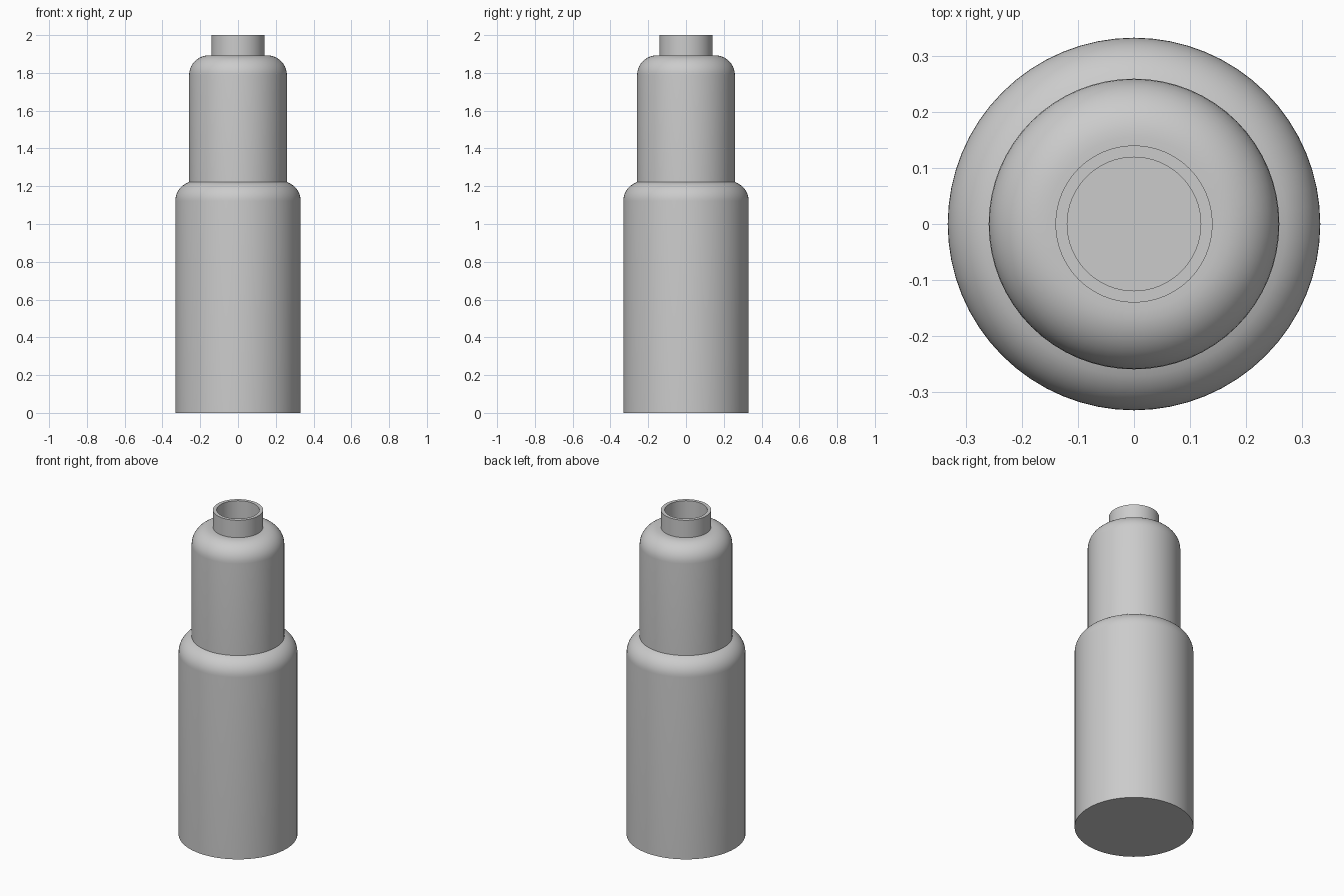
import bpy, bmesh, math

SEGMENTS = 64
WALL = 0.021

cube = bpy.data.objects.get("Cube")
if cube:
    bpy.data.objects.remove(cube)

grey = bpy.data.materials.new("plain grey")
grey.use_nodes = True
colour = (0.6, 0.6, 0.6, 1)
grey.diffuse_color = colour
grey.node_tree.nodes["Principled BSDF"].inputs["Base Color"].default_value = colour


def shoulder(radius, top, fillet, stop, steps=10):
    """Rounded shoulder from the side wall up to the radius where it stops."""
    centre = radius - fillet
    end = math.acos(max(0, (stop - centre) / fillet))
    return [(centre + fillet * math.cos(end * i / steps),
             top - fillet + fillet * math.sin(end * i / steps))
            for i in range(steps + 1)]


def lathe(name, profile):
    bm = bmesh.new()
    verts = [bm.verts.new((r, 0, z)) for r, z in profile]
    edges = [bm.edges.new(pair) for pair in zip(verts, verts[1:])]
    bmesh.ops.spin(bm, geom=verts + edges, cent=(0, 0, 0), axis=(0, 0, 1),
                   angle=math.tau, steps=SEGMENTS)
    bmesh.ops.remove_doubles(bm, verts=bm.verts, dist=1e-5)
    bmesh.ops.recalc_face_normals(bm, faces=bm.faces)
    mesh = bpy.data.meshes.new(name)
    bm.to_mesh(mesh)
    bm.free()
    mesh.materials.append(grey)
    obj = bpy.data.objects.new(name, mesh)
    bpy.context.collection.objects.link(obj)
    bpy.ops.object.select_all(action="DESELECT")
    obj.select_set(True)
    bpy.context.view_layer.objects.active = obj
    bpy.ops.object.shade_smooth_by_angle(angle=math.radians(30))


def shell(inset, fillet):
    """Both stacked bodies and the neck, moved inwards by the inset."""
    lower, upper, neck = 0.332 - inset, 0.259 - inset, 0.14 - inset
    return ([(0, inset), (lower, inset)]
            + shoulder(lower, 1.227 - inset, fillet, upper)
            + shoulder(upper, 1.893 - inset, fillet, neck + 0.015)
            + [(neck, 1.893 - inset), (neck, 2)])


# Hollow bottle: outer skin, rim, then the inner skin back down to the floor
lathe("bottle", shell(0, 0.105) + shell(WALL, 0.105 - WALL)[::-1])
